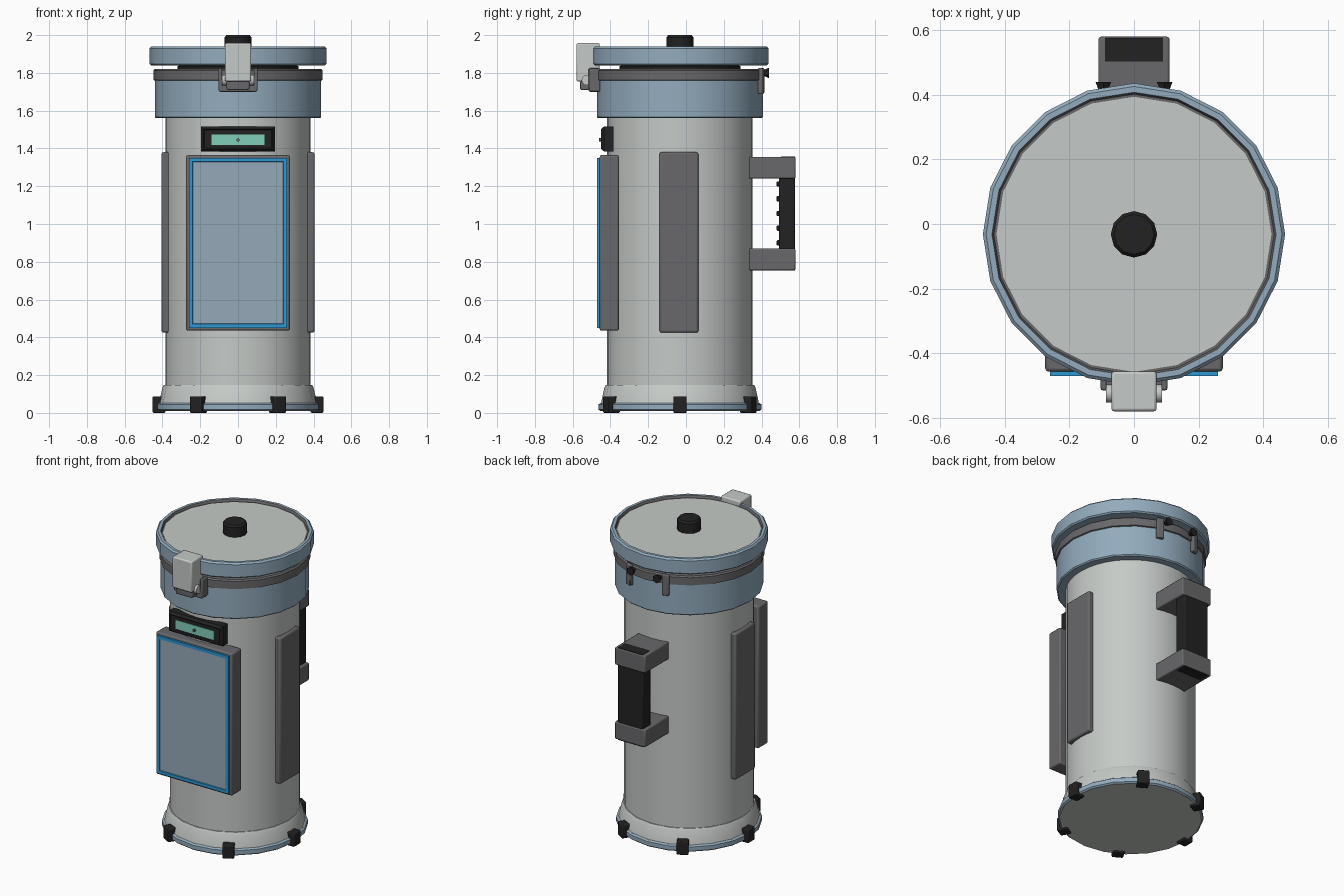
import bpy, bmesh, math
from mathutils import Matrix, Vector

cube = bpy.data.objects.get("Cube")
if cube:
    bpy.data.objects.remove(cube, do_unlink=True)

CY = -0.032  # y of the canister axis


def material(name, r, g, b):
    m = bpy.data.materials.new(name)
    m.use_nodes = True
    m.diffuse_color = (r, g, b, 1)
    m.node_tree.nodes["Principled BSDF"].inputs["Base Color"].default_value = (r, g, b, 1)
    return m


PALE = material("pale grey", 0.56, 0.59, 0.57)
BLUE = material("steel blue", 0.29, 0.41, 0.51)
GREY = material("dark grey", 0.14, 0.138, 0.145)
BLACK = material("black", 0.016, 0.016, 0.017)
FRAME = material("bright blue", 0.028, 0.31, 0.64)
GLASS = material("screen blue grey", 0.30, 0.40, 0.48)
TEAL = material("teal", 0.22, 0.62, 0.49)


def finish(name, bm, mats, bevel=0.0):
    bmesh.ops.recalc_face_normals(bm, faces=bm.faces)
    me = bpy.data.meshes.new(name)
    bm.to_mesh(me)
    bm.free()
    for m in mats:
        me.materials.append(m)
    ob = bpy.data.objects.new(name, me)
    bpy.context.collection.objects.link(ob)
    if bevel:
        mod = ob.modifiers.new("soft edge", "BEVEL")
        mod.width, mod.segments, mod.limit_method = bevel, 2, "ANGLE"
    bpy.ops.object.select_all(action="DESELECT")
    ob.select_set(True)
    bpy.context.view_layer.objects.active = ob
    bpy.ops.object.shade_smooth_by_angle(angle=math.radians(32))
    return ob


def box(name, x, y, z, mat, bevel=0.0, turn=0.0):
    """Box from (low, high) ranges, optionally turned about the canister axis."""
    bm = bmesh.new()
    bmesh.ops.create_cube(bm, size=1)
    for v in bm.verts:
        v.co = Vector([r[0] + (c + 0.5) * (r[1] - r[0]) for c, r in zip(v.co, (x, y, z))])
    axis = Vector((0, CY, 0))
    bmesh.ops.rotate(bm, verts=bm.verts, cent=axis, matrix=Matrix.Rotation(turn, 3, "Z"))
    return finish(name, bm, [mat], bevel)


def lathe(name, profile, mats, sides, bands=None):
    """Spin a closed-ended (radius, z) profile; bands gives a material index per step."""
    bm = bmesh.new()
    rings = []
    for r, z in profile:
        if r == 0:
            rings.append([bm.verts.new((0, CY, z))] * sides)
        else:
            rings.append([bm.verts.new((r * math.cos(a), CY + r * math.sin(a), z))
                          for a in (math.tau * i / sides for i in range(sides))])
    for k in range(len(rings) - 1):
        for i in range(sides):
            j = (i + 1) % sides
            quad = [rings[k][i], rings[k][j], rings[k + 1][j], rings[k + 1][i]]
            f = bm.faces.new(list(dict.fromkeys(quad)))
            f.material_index = bands[k] if bands else 0
    return finish(name, bm, mats)


def rod(name, center, radius, length, mat, axis="X", tip=None, sides=12):
    bm = bmesh.new()
    spin = Matrix.Rotation(math.pi / 2, 4, "Y" if axis == "X" else "X")
    bmesh.ops.create_cone(bm, cap_ends=True, segments=sides, radius1=radius,
                          radius2=radius if tip is None else tip, depth=length,
                          matrix=Matrix.Translation(center) @ spin)
    return finish(name, bm, [mat])


# Canister body and flared base
lathe("body", [(0, 0.1), (0.385, 0.1), (0.385, 1.6), (0, 1.6)], [PALE], 40)
lathe("base", [(0, 0.01), (0.422, 0.01), (0.432, 0.018), (0.432, 0.045), (0.422, 0.052),
               (0.418, 0.052), (0.4, 0.135), (0.393, 0.147), (0.38, 0.147)],
      [PALE, BLUE], 20, [0, 1, 1, 1, 0, 0, 0, 0])
for i in range(6):
    box(f"foot_{i + 1}", (0.385, 0.452), (CY - 0.035, CY + 0.035), (0, 0.088), BLACK,
        0.006, i * math.tau / 6)

# Collar, seal ring and lid
lathe("collar", [(0.38, 1.56), (0.433, 1.56), (0.44, 1.567), (0.44, 1.765), (0, 1.765)],
      [BLUE], 20)
lathe("seal_ring", [(0.43, 1.755), (0.448, 1.762), (0.448, 1.812), (0.44, 1.82), (0, 1.82)],
      [GREY], 20)
lathe("lid_neck", [(0.32, 1.81), (0.32, 1.835), (0.30, 1.845), (0, 1.845)], [BLACK], 20)
lathe("lid", [(0, 1.84), (0.46, 1.84), (0.468, 1.848), (0.468, 1.93), (0.458, 1.94),
              (0.44, 1.94), (0.434, 1.925), (0.426, 1.925), (0, 1.925)],
      [BLUE, GREY, PALE], 20, [0, 0, 0, 0, 0, 1, 1, 2])
lathe("lid_knob", [(0.072, 1.92), (0.072, 1.988), (0.062, 2.0), (0, 2.0)], [BLACK], 12)

# Front latch
box("latch_lever", (-0.07, 0.07), (-0.58, -0.457), (1.755, 1.958), PALE, 0.008)
box("latch_bracket", (-0.1, 0.1), (-0.515, -0.455), (1.70, 1.765), GREY, 0.006)
box("latch_foot", (-0.06, 0.06), (-0.56, -0.46), (1.71, 1.757), GREY, 0.006)
rod("latch_pin", (0, -0.525, 1.762), 0.028, 0.172, PALE)
for s, side in ((1, "left"), (-1, "right")):
    ear = sorted((s * 0.085, s * 0.103))
    box(f"latch_ear_{side}", ear, (-0.515, -0.455), (1.705, 1.825), GREY, 0.005)

    # Rear lid hooks with their pointed studs
    box(f"rear_hook_{side}", (0.435, 0.462), (CY - 0.022, CY + 0.022), (1.69, 1.825), GREY,
        0.006, math.pi / 2 - s * math.radians(17))
    rod(f"rear_stud_{side}", (s * 0.095, 0.415, 1.8), 0.028, 0.05, BLACK, "Y", 0.006, 6)

    # Side guard plates
    box(f"side_plate_{side}", sorted((s * 0.34, s * 0.405)), (-0.14, 0.065), (0.425, 1.38),
        GREY, 0.01)

# Front screen panel
box("panel_housing", (-0.275, 0.275), (-0.457, -0.355), (0.435, 1.365), GREY, 0.01)
bm = bmesh.new()
bmesh.ops.create_cube(bm, size=1, matrix=Matrix.Translation((0, -0.462, 0.9))
                      @ Matrix.Diagonal((0.52, 0.016, 0.9, 1)))
bm.normal_update()
front = min(bm.faces, key=lambda f: f.calc_center_median().y)
bmesh.ops.inset_region(bm, faces=[front], thickness=0.028)
bmesh.ops.inset_region(bm, faces=[front], thickness=0.003, depth=-0.006)
front.material_index = 1
finish("panel_screen", bm, [FRAME, GLASS])

# Small readout above the panel
bm = bmesh.new()
bmesh.ops.create_cube(bm, size=1, matrix=Matrix.Translation((0, -0.41, 1.45))
                      @ Matrix.Diagonal((0.39, 0.05, 0.13, 1)))
bm.normal_update()
front = min(bm.faces, key=lambda f: f.calc_center_median().y)
bmesh.ops.inset_region(bm, faces=[front], thickness=0.018, depth=0.015)
bmesh.ops.inset_region(bm, faces=[front], thickness=0.008, depth=-0.006)
finish("readout_frame", bm, [BLACK])
box("readout_screen", (-0.14, 0.14), (-0.448, -0.44), (1.417, 1.475), TEAL)
rod("readout_button", (0, -0.45, 1.445), 0.009, 0.02, GREY, "Y", sides=8)

# Rear handle: two arms, a ribbed grip and its end caps
for name, low, high, cap in (("lower", 0.755, 0.87, 0.755), ("upper", 1.24, 1.355, 1.355)):
    box(f"handle_arm_{name}", (-0.11, 0.11), (0.32, 0.58), (low, high), GREY, 0.008)
    box(f"grip_cap_{name}", (-0.09, 0.09), (0.503, 0.576), (cap - 0.002, cap + 0.002), BLACK)
box("handle_grip", (-0.09, 0.09), (0.493, 0.576), (0.86, 1.25), BLACK, 0.006)
for i in range(5):
    z = 0.9 + i * 0.078
    box(f"grip_rib_{i + 1}", (-0.07, 0.07), (0.48, 0.5), (z - 0.014, z + 0.014), BLACK, 0.004)
